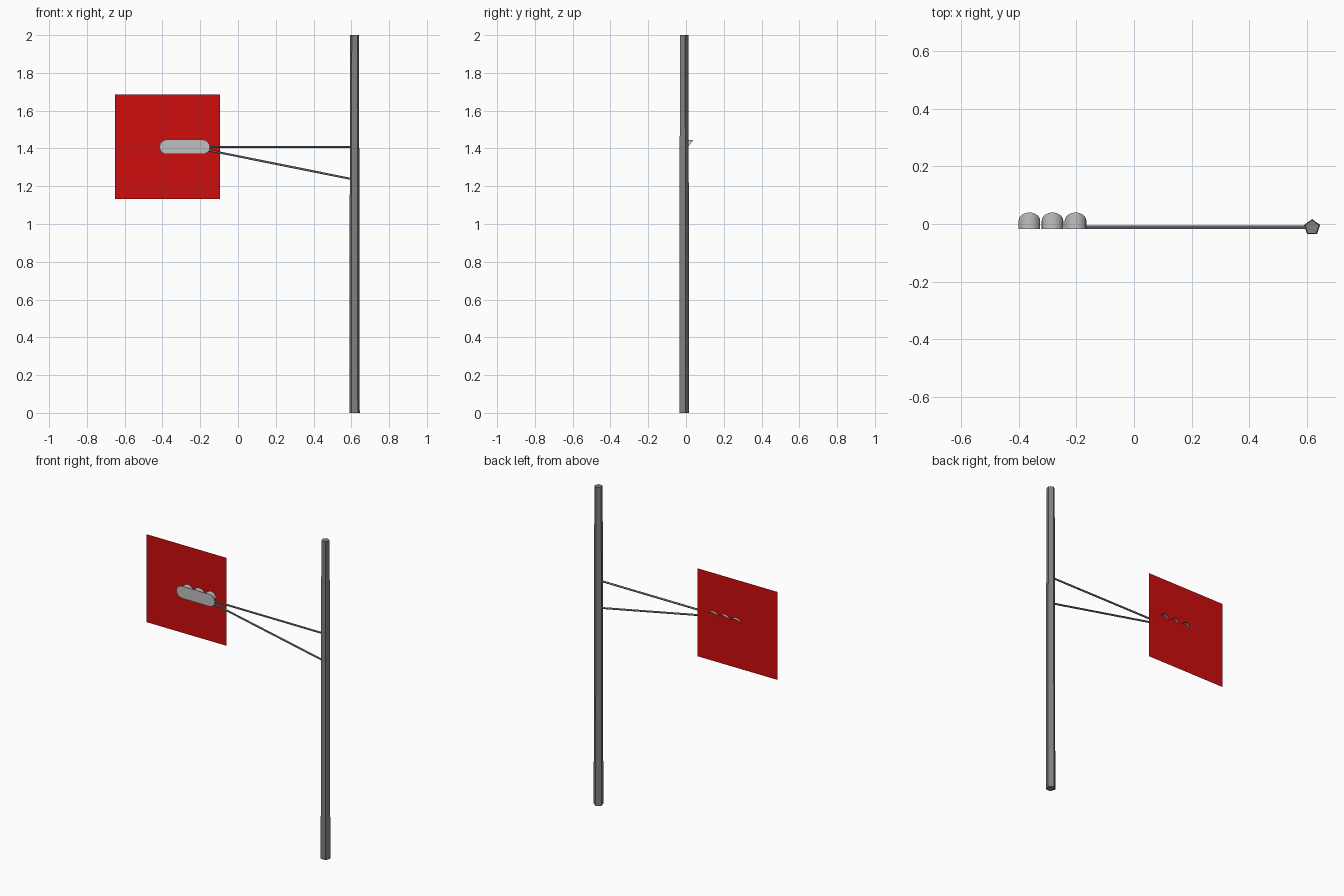
import bpy, bmesh, math
from mathutils import Vector

if "Cube" in bpy.data.objects:
    bpy.data.objects.remove(bpy.data.objects["Cube"])


def material(name, rgb):
    m = bpy.data.materials.new(name)
    m.diffuse_color = (*rgb, 1)
    m.use_nodes = True
    m.node_tree.nodes["Principled BSDF"].inputs["Base Color"].default_value = m.diffuse_color
    return m


POLE = material("dark grey metal", (0.216, 0.216, 0.216))
LIGHT = material("light grey metal", (0.53, 0.53, 0.53))
RED = material("red", (0.62, 0.004, 0.004))


def make(name, bm, mat):
    me = bpy.data.meshes.new(name)
    bm.to_mesh(me)
    bm.free()
    me.materials.append(mat)
    ob = bpy.data.objects.new(name, me)
    bpy.context.collection.objects.link(ob)
    return ob


def rod(name, a, b, r1, r2, sides, mat, u, v):
    """Tapered prism from a to b; u and v span the cross-section."""
    bm = bmesh.new()
    rings = []
    for p, r in ((a, r1), (b, r2)):
        ring = []
        for i in range(sides):
            t = 2 * math.pi * i / sides
            ring.append(bm.verts.new(Vector(p) + r * (math.sin(t) * Vector(u) + math.cos(t) * Vector(v))))
        rings.append(ring)
        bm.faces.new(ring)
    for i in range(sides):
        j = (i + 1) % sides
        bm.faces.new((rings[0][i], rings[0][j], rings[1][j], rings[1][i]))
    bmesh.ops.recalc_face_normals(bm, faces=bm.faces)
    return make(name, bm, mat)


# Five-sided tapered pole
rod("pole", (0.617, -0.012, 0), (0.617, -0.012, 2), 0.029, 0.025, 5, POLE, (1, 0, 0), (0, 1, 0))

# Two thin arms holding the lamp head
rod("upper_arm", (0.617, -0.012, 1.408), (-0.165, -0.012, 1.408), 0.006, 0.006, 5, POLE, (0, 0, 1), (0, 1, 0))
rod("lower_arm", (0.617, -0.012, 1.235), (-0.165, -0.012, 1.392), 0.006, 0.006, 5, POLE, (0, 0, 1), (0, 1, 0))

# Red square board
bm = bmesh.new()
bm.faces.new([bm.verts.new((x, 0.02, z)) for x, z in
              ((-0.65, 1.132), (-0.095, 1.132), (-0.095, 1.685), (-0.65, 1.685))])
make("red_board", bm, RED)

# Rounded back plate of the lamp head
CX, CZ, R = -0.2825, 1.408, 0.0385
bm = bmesh.new()
outline = []
for side, start in ((1, -90), (-1, 90)):
    for i in range(9):
        t = math.radians(start + i * 22.5)
        outline.append(bm.verts.new((CX + side * 0.095 + R * math.cos(t), -0.018, CZ + R * math.sin(t))))
bm.faces.new(outline)
make("back_plate", bm, LIGHT)

# Three open hoods, cut on a slant from the top tip to the plate
for k in (-1, 0, 1):
    bm = bmesh.new()
    n, r = 20, 0.0375
    base, tip = [], []
    for i in range(n):
        t = 2 * math.pi * i / n
        x, z = CX + k * 0.08 + r * math.sin(t), CZ + r * math.cos(t)
        base.append(bm.verts.new((x, -0.018, z)))
        tip.append(bm.verts.new((x, -0.018 + 0.029 * (1 + math.cos(t)), z)))
    for i in range(n):
        j = (i + 1) % n
        bm.faces.new((base[i], tip[i], tip[j], base[j]))
    bmesh.ops.remove_doubles(bm, verts=bm.verts, dist=1e-5)
    for f in bm.faces:
        f.smooth = True
    make("lamp_hood_%d" % (k + 2), bm, LIGHT)
